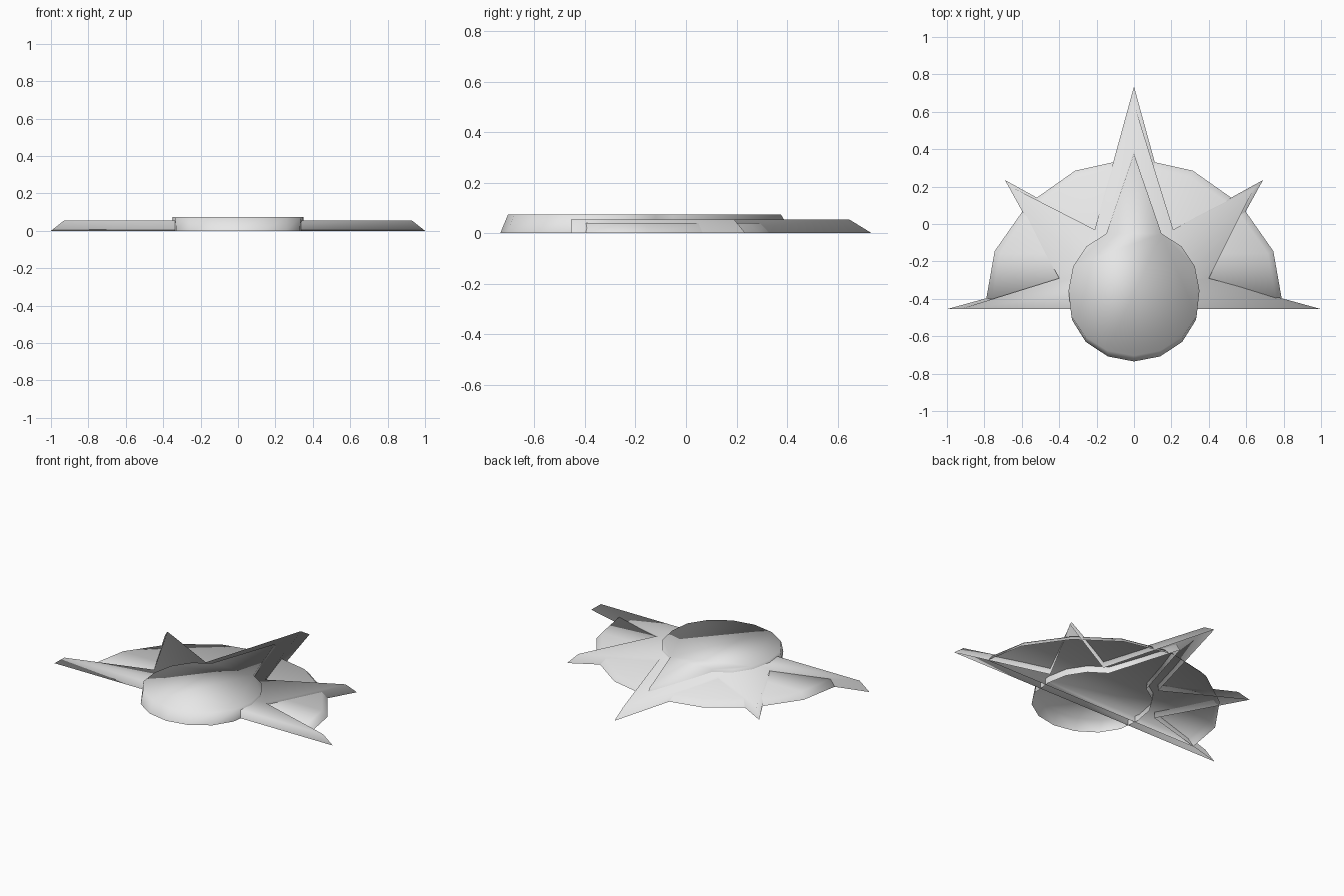
import bpy, bmesh

if "Cube" in bpy.data.objects:
    bpy.data.objects.remove(bpy.data.objects["Cube"])

grey = bpy.data.materials.new("plain_grey")
grey.diffuse_color = (0.8, 0.8, 0.8, 1)
grey.use_nodes = True
grey.node_tree.nodes["Principled BSDF"].inputs["Base Color"].default_value = grey.diffuse_color


def mirrored(half):
    """Close a right-hand half outline with its reflection."""
    return half + [(-x, y) for x, y in reversed(half) if x > 0]


def shell(name, base, top, height):
    """Smooth raised plate with side walls and an open underside."""
    bm = bmesh.new()
    low = [bm.verts.new((x, y, 0)) for x, y in mirrored(base)]
    high = [bm.verts.new((x, y, height)) for x, y in mirrored(top)]
    n = len(low)
    for i in range(n):
        j = (i + 1) % n
        bm.faces.new((low[i], low[j], high[j], high[i]))
    bm.faces.new(high)
    for f in bm.faces:
        f.smooth = True
    me = bpy.data.meshes.new(name)
    bm.to_mesh(me)
    bm.free()
    me.materials.append(grey)
    ob = bpy.data.objects.new(name, me)
    bpy.context.collection.objects.link(ob)


# Low fan-shaped web behind the spikes
web = [(0.79, -0.40), (0.745, -0.145), (0.57, 0.105), (0.315, 0.285), (0, 0.355)]
web_top = [(x * 0.96, -0.4 + (y + 0.4) * 0.95) for x, y in web]
shell("web", web, web_top, 0.04)

# Five-pointed star of spikes, only the tips slope
spikes = [(1.0, -0.455), (0.40, -0.29), (0.69, 0.235), (0.21, -0.03), (0, 0.735)]
spikes_top = [(0.93, -0.455), (0.40, -0.29), (0.64, 0.19), (0.21, -0.03), (0, 0.645)]
shell("spikes", spikes, spikes_top, 0.055)

# Rounded body with a pointed ridge running back
body = [(0, -0.735), (0.14, -0.708), (0.258, -0.63), (0.33, -0.515), (0.345, -0.375),
        (0.32, -0.24), (0.25, -0.13), (0.145, -0.06), (0, 0.42)]
body_top = [(x * 1.015, y + 0.03 * (0.2 - y) / 0.9) for x, y in body[:-1]] + [(0, 0.375)]
shell("body", body, body_top, 0.075)
